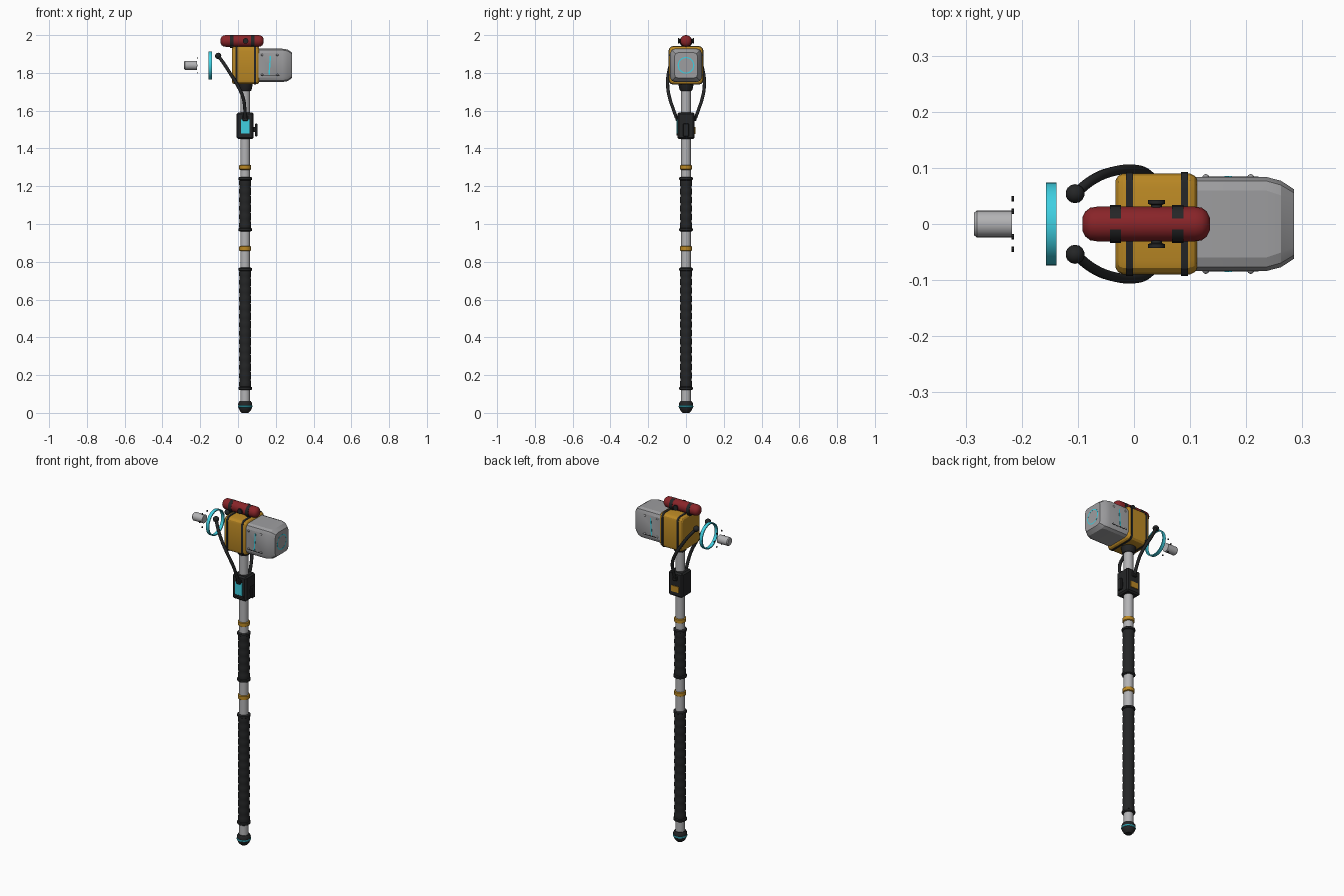
import bpy, bmesh
from math import pi, cos, sin, radians
from mathutils import Matrix, Vector

if "Cube" in bpy.data.objects:
    bpy.data.objects.remove(bpy.data.objects["Cube"], do_unlink=True)

PX, HZ = 0.038, 1.84          # shaft axis, head centre height


def material(name, rgb, rough=0.6):
    m = bpy.data.materials.new(name)
    m.use_nodes = True
    m.diffuse_color = (*rgb, 1)
    node = m.node_tree.nodes["Principled BSDF"]
    node.inputs["Base Color"].default_value = (*rgb, 1)
    node.inputs["Roughness"].default_value = rough
    return m


BLACK = material("black rubber", (0.018, 0.019, 0.02))
STEEL = material("light steel", (0.45, 0.45, 0.46))
GREY = material("head grey", (0.34, 0.34, 0.35))
YELLOW = material("ochre yellow", (0.5, 0.25, 0.018))
RED = material("tank red", (0.25, 0.018, 0.022))
CYAN = material("glow cyan", (0.05, 0.63, 0.76))


def finish(name, bm, mat, angle=35):
    bmesh.ops.recalc_face_normals(bm, faces=bm.faces)
    me = bpy.data.meshes.new(name)
    bm.to_mesh(me)
    bm.free()
    me.materials.append(mat)
    ob = bpy.data.objects.new(name, me)
    bpy.context.collection.objects.link(ob)
    bpy.ops.object.select_all(action="DESELECT")
    ob.select_set(True)
    bpy.context.view_layer.objects.active = ob
    bpy.ops.object.shade_smooth_by_angle(angle=radians(angle))
    return ob


def bridge(name, rings, mat, closed=False, angle=35):
    """Skin a list of point rings; cap the ends unless closed."""
    bm = bmesh.new()
    vs = [[bm.verts.new(p) for p in ring] for ring in rings]
    n = len(vs[0])
    pairs = list(zip(vs, vs[1:])) + ([(vs[-1], vs[0])] if closed else [])
    for a, b in pairs:
        for i in range(n):
            j = (i + 1) % n
            bm.faces.new((a[i], a[j], b[j], b[i]))
    if not closed:
        bm.faces.new(vs[0])
        bm.faces.new(vs[-1])
    return finish(name, bm, mat, angle)


def lathe(name, profile, mat, axis="Z", at=(PX, 0, 0), n=20, closed=False, angle=35):
    """Revolve (radius, distance) pairs around an axis through a point."""
    def point(r, d, a):
        u, v = r * cos(a), r * sin(a)
        p = {"Z": (u, v, d), "X": (d, u, v), "Y": (u, d, v)}[axis]
        return Vector(p) + Vector(at)
    rings = [[point(r, d, 2 * pi * i / n) for i in range(n)] for r, d in profile]
    return bridge(name, rings, mat, closed, angle)


def block(name, sections, mat, z=HZ, steps=3):
    """Loft rounded rectangles (x, half y, half z, corner) along x."""
    rings = []
    for x, hy, hz, c in sections:
        ring = []
        for k, (sy, sz) in enumerate([(1, 1), (-1, 1), (-1, -1), (1, -1)]):
            for s in range(steps + 1):
                a = (k + s / steps) * pi / 2
                ring.append((x, sy * (hy - c) + c * cos(a), z + sz * (hz - c) + c * sin(a)))
        rings.append(ring)
    return bridge(name, rings, mat, angle=22)


def box(name, centre, size, mat, bevel=0.0, tilt=0.0):
    bm = bmesh.new()
    bmesh.ops.create_cube(bm, size=1)
    bmesh.ops.scale(bm, vec=size, verts=bm.verts)
    if bevel:
        bmesh.ops.bevel(bm, geom=bm.edges[:], offset=bevel, segments=1, affect="EDGES")
    bmesh.ops.transform(bm, matrix=Matrix.Translation(centre) @ Matrix.Rotation(tilt, 4, "Y"), verts=bm.verts)
    return finish(name, bm, mat, 30)


def ball(name, at, r, mat):
    bm = bmesh.new()
    bmesh.ops.create_uvsphere(bm, u_segments=14, v_segments=8, radius=r)
    bmesh.ops.translate(bm, vec=at, verts=bm.verts)
    return finish(name, bm, mat, 60)


# Shaft, pommel and bands
lathe("shaft", [(0.026, 0.05), (0.026, 1.73)], STEEL)
lathe("pommel", [(0.018, 0), (0.028, 0.01), (0.036, 0.026), (0.037, 0.05), (0.03, 0.062)], BLACK)
lathe("pommel_light", [(0.036, 0.029), (0.0385, 0.031), (0.0385, 0.037), (0.036, 0.039)], CYAN)
for z in (0.87, 1.30):
    lathe("shaft_band", [(0.027, z - 0.013), (0.032, z - 0.01), (0.032, z + 0.01), (0.027, z + 0.013)], YELLOW)

# Ribbed grips with end collars
for name, lo, hi in (("lower_grip", 0.13, 0.76), ("upper_grip", 0.97, 1.24)):
    count = round((hi - lo) / 0.045)
    step = (hi - lo) / count
    profile = []
    for i in range(count):
        z = lo + i * step
        profile += [(0.029, z), (0.0315, z + step * 0.25), (0.0315, z + step * 0.75)]
    lathe(name, profile + [(0.029, hi)], BLACK)
    for z in (lo, hi):
        lathe("grip_collar", [(0.03, z - 0.009), (0.036, z - 0.005), (0.036, z + 0.005), (0.03, z + 0.009)], BLACK)

# Control box with screen, rear plate, side lever and hose sockets
box("control_box", (PX, 0, 1.52), (0.09, 0.09, 0.142), BLACK, 0.008)
box("control_screen", (PX, -0.046, 1.517), (0.045, 0.006, 0.075), CYAN)
box("screen_lower_frame", (PX, -0.047, 1.474), (0.06, 0.008, 0.012), BLACK)
box("rear_plate", (PX, 0.046, 1.495), (0.05, 0.006, 0.035), YELLOW)
box("side_lever", (0.097, 0, 1.498), (0.013, 0.03, 0.068), BLACK, 0.003)
box("lever_mount", (0.088, 0, 1.50), (0.014, 0.016, 0.025), BLACK)

# Yellow head housing, neck and straps
lathe("neck", [(0.03, 1.705), (0.034, 1.71), (0.042, 1.75)], BLACK)
block("head_housing", [(-0.033, 0.078, 0.088, 0.018), (-0.028, 0.086, 0.096, 0.022), (-0.02, 0.09, 0.1, 0.024),
                       (0.1, 0.09, 0.1, 0.024), (0.108, 0.086, 0.096, 0.022), (0.112, 0.08, 0.09, 0.018)], YELLOW)
for x in (-0.008, 0.09):
    block("head_strap", [(x - 0.006, 0.0925, 0.1025, 0.026), (x + 0.006, 0.0925, 0.1025, 0.026)], BLACK)

# Grey striking block with rivets, glowing slits and face ring
block("striking_block", [(0.1, 0.084, 0.088, 0.024), (0.235, 0.084, 0.088, 0.024), (0.262, 0.077, 0.084, 0.026),
                         (0.285, 0.062, 0.068, 0.022)], GREY, steps=2)
lathe("face_ring", [(0.038, 0.283), (0.038, 0.2855), (0.044, 0.2855), (0.044, 0.283)], CYAN,
      "X", (0, 0, HZ), 32, True)
for s in (-1, 1):
    box("side_light", (0.168, s * 0.084, HZ), (0.007, 0.003, 0.1), CYAN, tilt=radians(4))
    box("panel_line", (0.172, s * 0.084, 1.785), (0.1, 0.002, 0.004), BLACK)
    for x in (0.128, 0.208):
        for z in (1.79, 1.895):
            ball("rivet", (x, s * 0.083, z), 0.006, GREY)

# Red tank with clamps and side valves
tank = [(0.012, -0.092), (0.022, -0.087), (0.029, -0.078), (0.031, -0.065),
        (0.031, 0.108), (0.029, 0.121), (0.022, 0.13), (0.012, 0.135)]
lathe("tank", tank, RED, "X", (0, 0, 1.969), 20, angle=50)
for x in (-0.033, 0.078):
    lathe("tank_clamp", [(0.0335, x - 0.01), (0.0335, x + 0.01)], BLACK, "X", (0, 0, 1.9665))
    box("clamp_foot", (x, 0, 1.945), (0.02, 0.045, 0.02), BLACK)
lathe("tank_valve", [(0.015, -0.043), (0.015, -0.036), (0.01, -0.034), (0.01, 0.034), (0.015, 0.036),
                     (0.015, 0.043)], BLACK, "Y", (0.04, 0, 1.969), 14)

# Hoses from the control box up around the head
path = [(-0.105, 0.054, 1.89), (-0.075, 0.078, 1.85), (-0.04, 0.093, 1.795), (0, 0.097, 1.73),
        (0.028, 0.086, 1.665), (0.036, 0.068, 1.61), (PX, 0.05, 1.56)]
for s in (-1, 1):
    cu = bpy.data.curves.new("hose", "CURVE")
    cu.dimensions = "3D"
    cu.bevel_depth, cu.bevel_resolution, cu.resolution_u = 0.009, 2, 6
    cu.use_fill_caps = True
    cu.materials.append(BLACK)
    sp = cu.splines.new("BEZIER")
    sp.bezier_points.add(len(path) - 1)
    for bp, (x, y, z) in zip(sp.bezier_points, path):
        bp.co = (x, s * y, z)
        bp.handle_left_type = bp.handle_right_type = "AUTO"
    bpy.context.collection.objects.link(bpy.data.objects.new("hose", cu))
    ball("hose_tip", (-0.105, s * 0.054, 1.89), 0.017, BLACK)
    box("hose_socket", (PX, s * 0.046, 1.56), (0.03, 0.018, 0.03), BLACK, 0.004)

# Floating ring, plunger and studs behind the head
lathe("floating_ring", [(0.068, -0.157), (0.074, -0.157), (0.074, -0.138), (0.068, -0.138)], CYAN,
      "X", (0, 0, HZ), 36, True)
lathe("plunger", [(0.02, -0.285), (0.024, -0.28), (0.024, -0.217)], STEEL, "X", (0, 0, HZ))
for i in range(6):
    a = i * pi / 3
    lathe("stud", [(0.005, -0.218), (0.005, -0.214)], BLACK, "X",
          (0, 0.045 * cos(a), HZ + 0.045 * sin(a)), 8)
